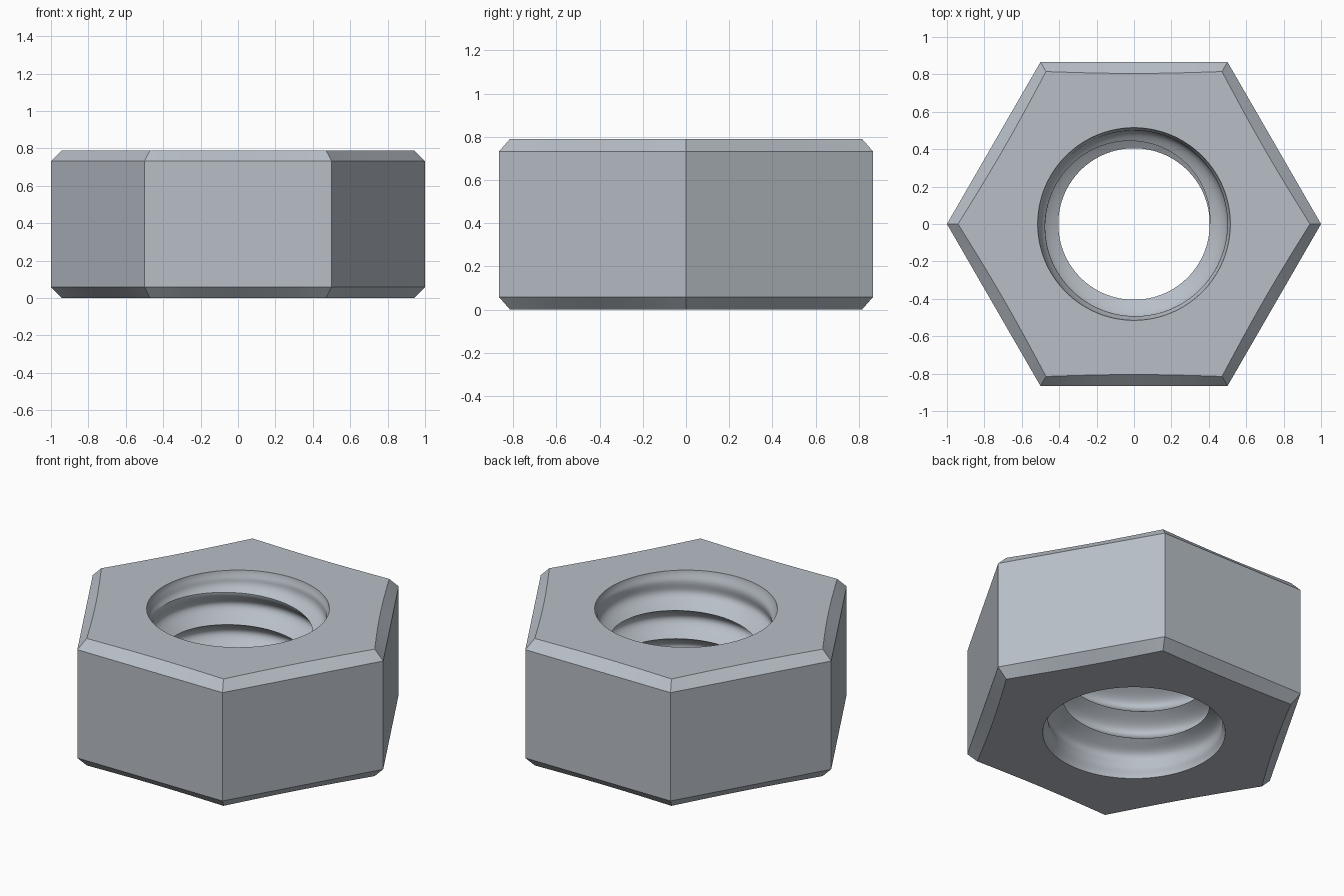
import bpy, bmesh, math

if "Cube" in bpy.data.objects:
    bpy.data.objects.remove(bpy.data.objects["Cube"])

H = 0.79            # nut height
PITCH = H / 4.5     # thread pitch
SEGS = 144          # segments around the axis
ROWS = 16           # rows per thread turn
CREST, ROOT, MOUTH = 0.405, 0.50, 0.515
BEVEL = 0.058

bm = bmesh.new()
cache = {}


def vert(i, r, z, tag):
    """Shared vertex at angular step i, so clamped rows and the seam join up."""
    key = (i % SEGS, round(z, 5), tag)
    if key not in cache:
        a = math.tau * (i % SEGS) / SEGS
        cache[key] = bm.verts.new((r * math.cos(a), r * math.sin(a), z))
    return cache[key]


def face(*verts):
    unique = list(dict.fromkeys(verts))
    if len(unique) > 2:
        bm.faces.new(unique)


def hex_radius(i, inset):
    """Hexagon outline; the inset rim bows in slightly mid-side."""
    phi = math.radians((i * 360 / SEGS) % 60 - 30)
    apothem = 0.805 + 0.01 * (phi / math.radians(30)) ** 2 if inset else math.cos(math.pi / 6)
    return apothem / math.cos(phi)


def thread_vert(i, k):
    """Helical row k, clamped to the end planes, with a flared crest at both mouths."""
    z = min(H, max(0.0, H + PITCH * (k / ROWS + i / SEGS)))
    d = min(1.0, min(z, H - z) / PITCH)
    crest = MOUTH - (MOUTH - CREST) * d ** 1.5
    u = (z - H) / PITCH - i / SEGS
    bump = abs(math.sin(math.pi * u))
    return vert(i, crest + (max(ROOT, crest) - crest) * bump, z, "bore")


# Threaded bore
for i in range(SEGS):
    for k in range(-7 * ROWS, ROWS):
        face(thread_vert(i, k), thread_vert(i, k + 1),
             thread_vert(i + 1, k + 1), thread_vert(i + 1, k))

# Hexagonal outside with bevelled rims
levels = [(0.0, True), (BEVEL, False), (H - BEVEL, False), (H, True)]
for i in range(SEGS):
    for (z0, s0), (z1, s1) in zip(levels, levels[1:]):
        face(vert(i, hex_radius(i, s0), z0, "hex"),
             vert(i + 1, hex_radius(i + 1, s0), z0, "hex"),
             vert(i + 1, hex_radius(i + 1, s1), z1, "hex"),
             vert(i, hex_radius(i, s1), z1, "hex"))

# Flat end faces around the bore
for z in (0.0, H):
    for i in range(SEGS):
        face(vert(i, MOUTH, z, "bore"), vert(i + 1, MOUTH, z, "bore"),
             vert(i + 1, hex_radius(i + 1, True), z, "hex"),
             vert(i, hex_radius(i, True), z, "hex"))

bmesh.ops.recalc_face_normals(bm, faces=bm.faces[:])
mesh = bpy.data.meshes.new("hex_nut")
bm.to_mesh(mesh)
bm.free()

steel = bpy.data.materials.new("steel grey")
steel.diffuse_color = (0.48, 0.52, 0.57, 1)
steel.use_nodes = True
steel.node_tree.nodes["Principled BSDF"].inputs["Base Color"].default_value = steel.diffuse_color
mesh.materials.append(steel)

nut = bpy.data.objects.new("hex_nut", mesh)
bpy.context.collection.objects.link(nut)
bpy.context.view_layer.objects.active = nut
nut.select_set(True)
bpy.ops.object.shade_smooth_by_angle(angle=math.radians(30))
